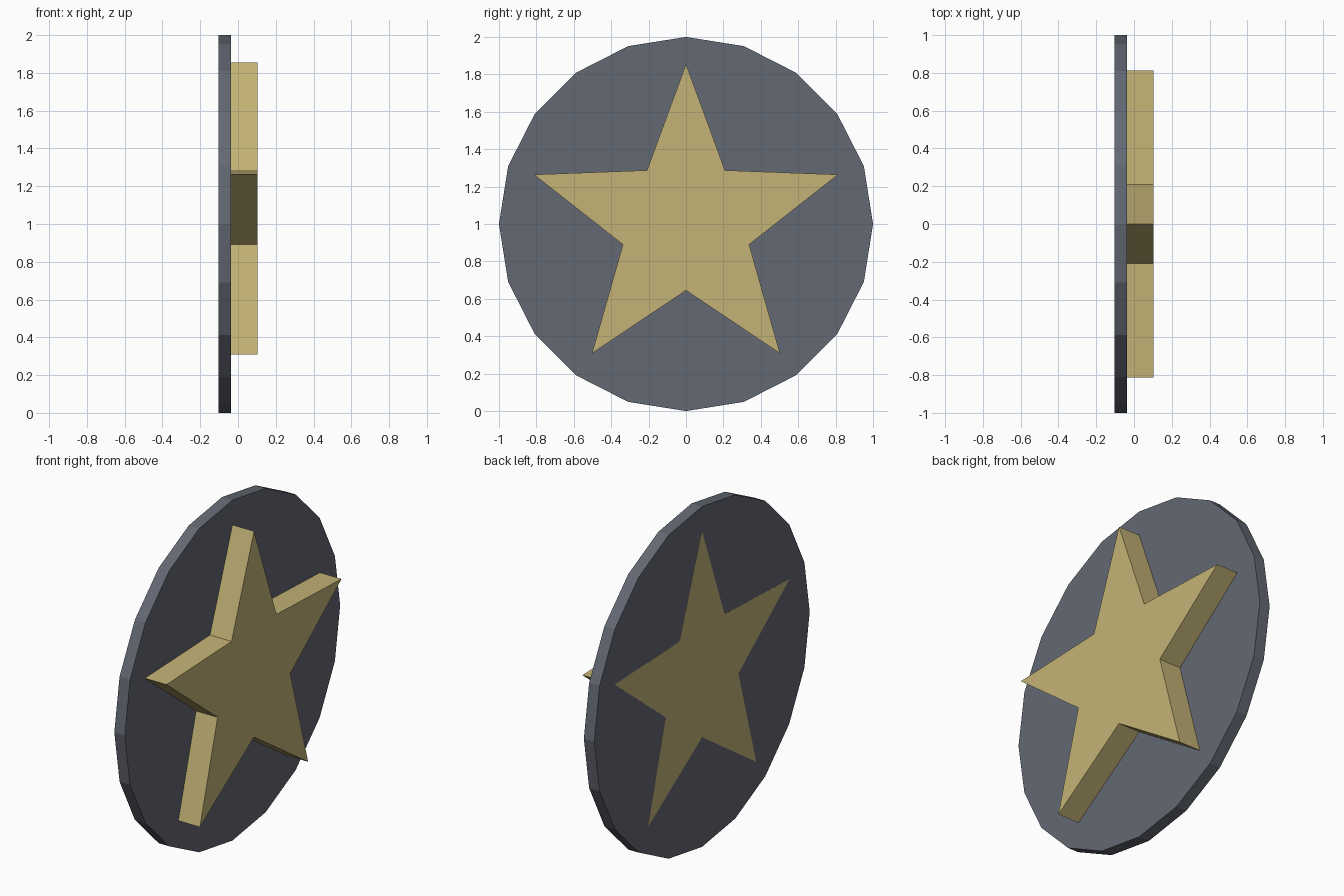
import bpy, bmesh
from math import sin, cos, pi

if "Cube" in bpy.data.objects:
    bpy.data.objects.remove(bpy.data.objects["Cube"])


def material(name, rgb):
    m = bpy.data.materials.new(name)
    m.diffuse_color = (*rgb, 1)
    m.use_nodes = True
    m.node_tree.nodes["Principled BSDF"].inputs["Base Color"].default_value = m.diffuse_color
    return m


def plate(name, radii, count, x0, x1, mat):
    """Extrude a radial outline in the YZ plane from x0 to x1; radii repeat around it."""
    bm = bmesh.new()
    ring = []
    for i in range(count):
        a, r = 2 * pi * i / count, radii[i % len(radii)]
        ring.append(bm.verts.new((x0, r * sin(a), 1 + r * cos(a))))
    face = bm.faces.new(ring)
    ext = bmesh.ops.extrude_face_region(bm, geom=[face], use_keep_orig=True)
    moved = [g for g in ext["geom"] if isinstance(g, bmesh.types.BMVert)]
    bmesh.ops.translate(bm, verts=moved, vec=(x1 - x0, 0, 0))
    bmesh.ops.recalc_face_normals(bm, faces=bm.faces[:])
    mesh = bpy.data.meshes.new(name)
    bm.to_mesh(mesh)
    bm.free()
    mesh.materials.append(mat)
    obj = bpy.data.objects.new(name, mesh)
    bpy.context.collection.objects.link(obj)
    return obj


# Twenty-sided backing disc
plate("disc", [1.0], 20, -0.104, -0.036, material("slate", (0.125, 0.138, 0.17)))

# Raised five-pointed star, running through the disc to its back face
plate("star", [0.855, 0.355], 10, -0.1045, 0.104, material("gold", (0.55, 0.45, 0.18)))
